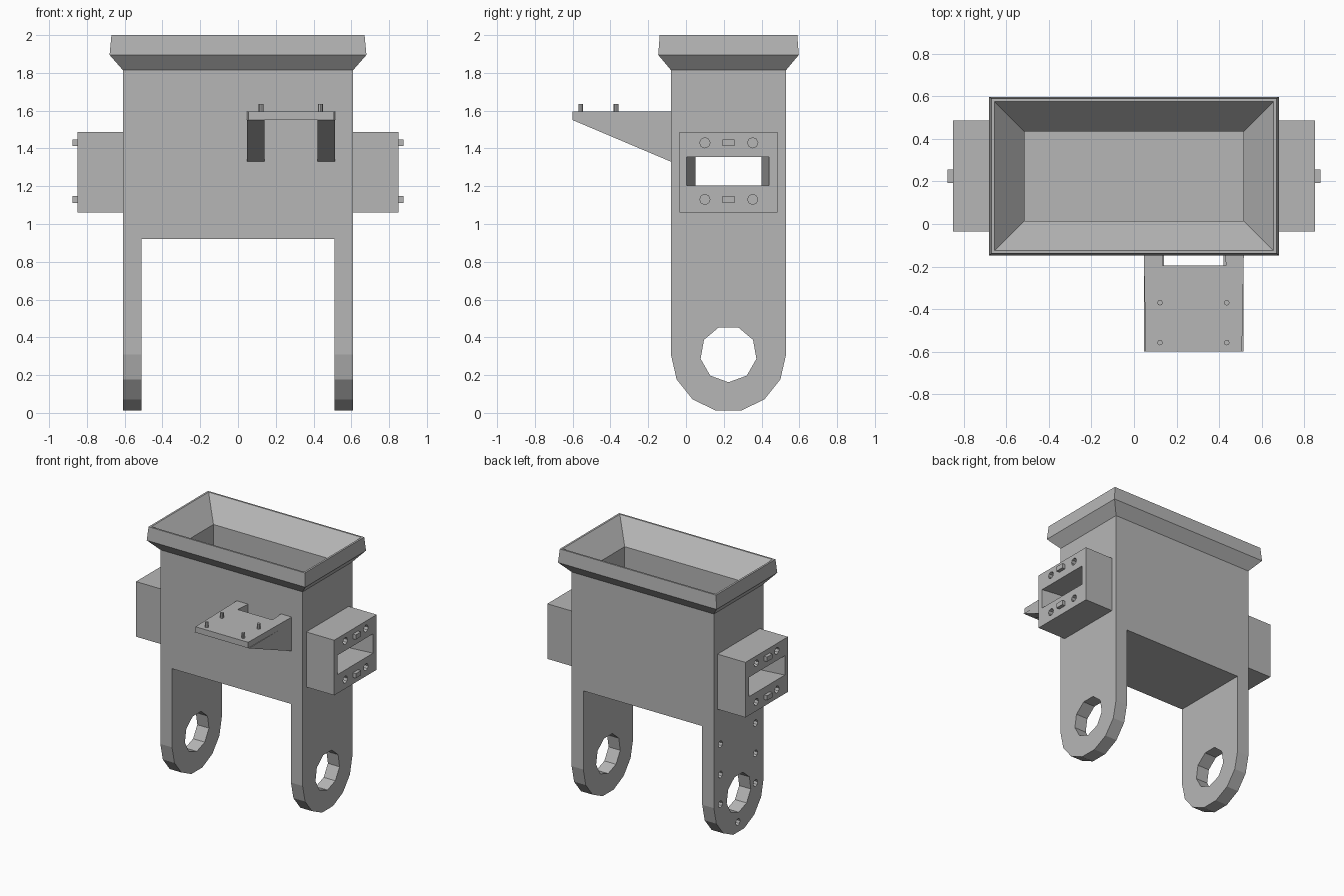
import bpy, bmesh, math
from mathutils import Vector, Matrix

if "Cube" in bpy.data.objects:
    bpy.data.objects.remove(bpy.data.objects["Cube"])

GREY = (0.47, 0.47, 0.47, 1)
grey = bpy.data.materials.new("plain grey")
grey.use_nodes = True
grey.diffuse_color = GREY
grey.node_tree.nodes["Principled BSDF"].inputs["Base Color"].default_value = GREY

MID_Y = 0.225


def loft(name, rings):
    """Skin equal-length rings of points and cap both ends."""
    bm = bmesh.new()
    loops = [[bm.verts.new(p) for p in ring] for ring in rings]
    n = len(loops[0])
    for a, b in zip(loops, loops[1:]):
        for i in range(n):
            j = (i + 1) % n
            bm.faces.new((a[i], a[j], b[j], b[i]))
    bm.faces.new(loops[0])
    bm.faces.new(loops[-1])
    bmesh.ops.recalc_face_normals(bm, faces=bm.faces)
    mesh = bpy.data.meshes.new(name)
    bm.to_mesh(mesh)
    bm.free()
    mesh.materials.append(grey)
    ob = bpy.data.objects.new(name, mesh)
    bpy.context.collection.objects.link(ob)
    return ob


def prism_x(name, outline, x0, x1):
    return loft(name, [[(x, y, z) for y, z in outline] for x in (x0, x1)])


def rect(y0, y1, z0, z1):
    return [(y0, z0), (y1, z0), (y1, z1), (y0, z1)]


def ngon(cy, cz, r, n, start=-math.pi / 2):
    return [(cy + r * math.cos(start + math.tau * i / n),
             cz + r * math.sin(start + math.tau * i / n)) for i in range(n)]


def cut(target, cutters):
    """Carve the cutters out of the target, then delete them."""
    bpy.context.view_layer.objects.active = target
    for c in cutters:
        mod = target.modifiers.new("cut", "BOOLEAN")
        mod.operation, mod.solver, mod.object = "DIFFERENCE", "EXACT", c
        c.hide_render = True
        bpy.ops.object.modifier_apply(modifier=mod.name)
    for c in cutters:
        bpy.data.objects.remove(c)


def slot(s):
    """Tapered opening through a side box and the hopper wall."""
    return loft("slot_cutter", [[(s * x, y, z) for y, z in rect(y0, y1, 1.205, 1.355)]
                                for x, y0, y1 in ((0.87, 0.0, 0.443), (0.49, 0.055, 0.398))])


# Hopper: outside wall, flared rim, sloped mouth, then the cavity down to its floor
levels = [(0.61, 0.305, 0.92), (0.61, 0.305, 1.815), (0.68, 0.372, 1.895),
          (0.67, 0.364, 2.0), (0.655, 0.35, 2.0), (0.515, 0.21, 1.84), (0.515, 0.21, 1.02)]
hopper = loft("hopper", [[(-hx, MID_Y - hy, z), (hx, MID_Y - hy, z),
                          (hx, MID_Y + hy, z), (-hx, MID_Y + hy, z)] for hx, hy, z in levels])
cut(hopper, [slot(1), slot(-1)])

for s, side in ((1, "left"), (-1, "right")):
    # Leg with a rounded foot and an axle hole
    foot = [(MID_Y + 0.305 * math.cos(a), 0.31 + 0.305 * math.sin(a))
            for a in (-math.pi * i / 7 for i in range(8))]
    leg = prism_x(side + "_leg", foot + [(MID_Y - 0.305, 0.92), (MID_Y + 0.305, 0.92)],
                  s * 0.51, s * 0.61)
    holes = [prism_x("axle_cutter", ngon(MID_Y, 0.312, 0.15, 9), s * 0.4, s * 0.7)]
    if s < 0:
        # Blind bolt holes on the outside of the right leg only
        spots = [(y, z) for y in (0.02, 0.45) for z in (0.31, 0.54, 0.775)] + [(0.235, 0.09)]
        holes += [prism_x("bolt_cutter", ngon(y, z, 0.026, 8), -0.56, -0.7) for y, z in spots]
    cut(leg, holes)

    # Side box with a slot, four blind holes and two locating pegs
    box = prism_x(side + "_box", rect(-0.035, 0.485, 1.06, 1.487), s * 0.61, s * 0.85)
    holes = [prism_x("screw_cutter", ngon(y, z, 0.027, 8), s * 0.8, s * 0.9)
             for y in (0.1, 0.353) for z in (1.13, 1.43)]
    cut(box, [slot(s)] + holes)
    for z, level in ((1.13, "lower"), (1.43, "upper")):
        prism_x(f"{side}_{level}_peg", rect(0.192, 0.256, z - 0.018, z + 0.018),
                s * 0.84, s * 0.876)

# Shelf: notched plate, two tapered brackets and four pins
plate = [(0.055, -0.6), (0.507, -0.6), (0.517, -0.08), (0.425, -0.08),
         (0.432, -0.195), (0.133, -0.195), (0.143, -0.08), (0.045, -0.08)]
loft("shelf_plate", [[(x, y, z) for x, y in plate] for z in (1.55, 1.595)])
wedge = [(-0.6, 1.55), (-0.08, 1.33), (-0.08, 1.55)]
prism_x("shelf_bracket_right", wedge, 0.048, 0.14)
prism_x("shelf_bracket_left", wedge, 0.42, 0.514)
for i, (x, y) in enumerate((x, y) for x in (0.122, 0.436) for y in (-0.37, -0.557)):
    loft(f"shelf_pin_{i + 1}", [[(a, b, z) for a, b in ngon(x, y, 0.013, 8)]
                                for z in (1.58, 1.635)])
